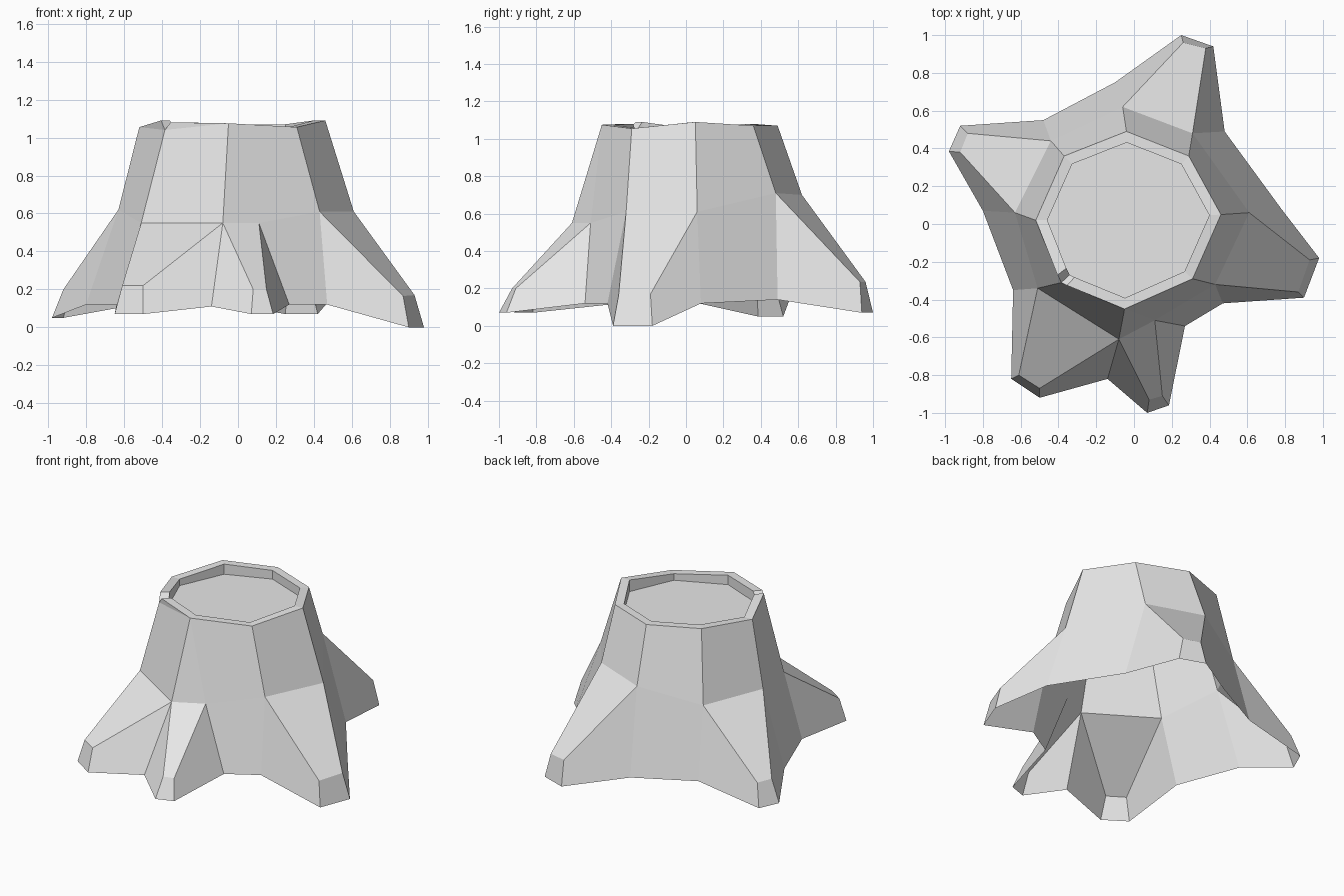
import bpy, bmesh
from mathutils import Vector

if "Cube" in bpy.data.objects:
    bpy.data.objects.remove(bpy.data.objects["Cube"])

bark = bpy.data.materials.new("light_grey_wood")
bark.diffuse_color = (0.8, 0.8, 0.8, 1)
bark.use_nodes = True
bark.node_tree.nodes["Principled BSDF"].inputs["Base Color"].default_value = bark.diffuse_color

# Trunk corners, counter-clockwise: rim point, knee point, ground-edge point
columns = {
    "right":       ((.46, .05, 1.09), (.61, .06, .61), (.78, .08, .12)),
    "back_right":  ((.29, .36, 1.07), (.31, .48, .71), (.48, .49, .14)),
    "back":        ((-.04, .49, 1.07), (-.06, .62, .70), (-.10, .75, .13)),
    "back_left":   ((-.37, .36, 1.08), (-.44, .44, .60), (-.48, .55, .13)),
    "left":        ((-.52, .02, 1.055), (-.63, .06, .62), (-.80, .07, .12)),
    "front_left":  ((-.385, -.31, 1.04), (-.51, -.34, .55), (-.64, -.35, .12)),
    "front":       ((-.05, -.45, 1.075), (-.08, -.61, .55), (-.14, -.82, .11)),
    "front_right": ((.31, -.29, 1.055), (.43, -.32, .61), (.47, -.42, .12)),
}
# Roots: the two corners they grow from, then upper and lower tip points
roots = [
    ("front_right", "right", (.87, -.36, .165), (.93, -.19, .17), (.90, -.39, 0), (.98, -.18, 0)),
    ("back_right", "back", (.38, .93, .235), (.26, .96, .235), (.42, .94, .07), (.25, 1.0, .07)),
    ("back_left", "left", (-.88, .48, .20), (-.92, .38, .20), (-.92, .52, .05), (-.98, .385, .05)),
    ("front_left", "front", (-.61, -.80, .22), (-.50, -.87, .22), (-.65, -.82, .07), (-.50, -.92, .07)),
    ("front", "crease", (.08, -.93, .20), (.15, -.91, .20), (.07, -1.0, .07), (.185, -.96, .07)),
]

bm = bmesh.new()


def face(*points):
    bm.faces.new([bm.verts.new(p) for p in points])


names = list(columns)
top = {n: c[0] for n, c in columns.items()}
knee = {n: c[1] for n, c in columns.items()}
ground = {n: c[2] for n, c in columns.items()}
knee["crease"], ground["crease"] = (.11, -.51, .55), (.27, -.54, .12)
notch_left, notch_right = (-.405, -.27, 1.09), (-.355, -.325, 1.08)

# Upper trunk sides
for a, b in zip(names, names[1:] + names[:1]):
    if a == "front":
        face(top[a], knee[a], knee["crease"])
        face(top[a], knee["crease"], knee[b], top[b])
    else:
        face(top[a], knee[a], knee[b], top[b])
face(top["left"], top["front_left"], notch_left)
face(top["front_left"], top["front"], notch_right)

# Plain walls between the roots
for a, b in [("right", "back_right"), ("back", "back_left"),
             ("left", "front_left"), ("crease", "front_right")]:
    face(knee[a], ground[a], ground[b], knee[b])

# Flared roots: ridge, two flanks and a blunt tip (open underneath)
for a, b, ua, ub, la, lb in roots:
    face(knee[a], ua, ub, knee[b])
    face(knee[a], ground[a], la, ua)
    face(ub, lb, ground[b], knee[b])
    face(ua, la, lb, ub)

# Rim with a small split, inner wall and sunken cut surface
rim = []
for n in names:
    rim += [notch_left, top[n], notch_right] if n == "front_left" else [top[n]]
centre = Vector((-.03, .02, 0))


def inward(p, z=None):
    q = centre + (Vector(p) - centre) * .875
    q.z = p[2] if z is None else z
    return q


for a, b in zip(rim, rim[1:] + rim[:1]):
    face(a, b, inward(b), inward(a))
    face(inward(a), inward(b), inward(b, 1.01), inward(a, 1.01))
face(*[inward(p, 1.01) for p in rim])

# Join the shared corners
bmesh.ops.remove_doubles(bm, verts=bm.verts, dist=.0005)
bmesh.ops.recalc_face_normals(bm, faces=bm.faces)
cap = max(bm.faces, key=lambda f: f.calc_area() if abs(f.normal.z) > .99 else 0)
if cap.normal.z < 0:
    bmesh.ops.reverse_faces(bm, faces=bm.faces)

mesh = bpy.data.meshes.new("tree_stump")
bm.to_mesh(mesh)
bm.free()
mesh.materials.append(bark)
stump = bpy.data.objects.new("tree_stump", mesh)
bpy.context.collection.objects.link(stump)
